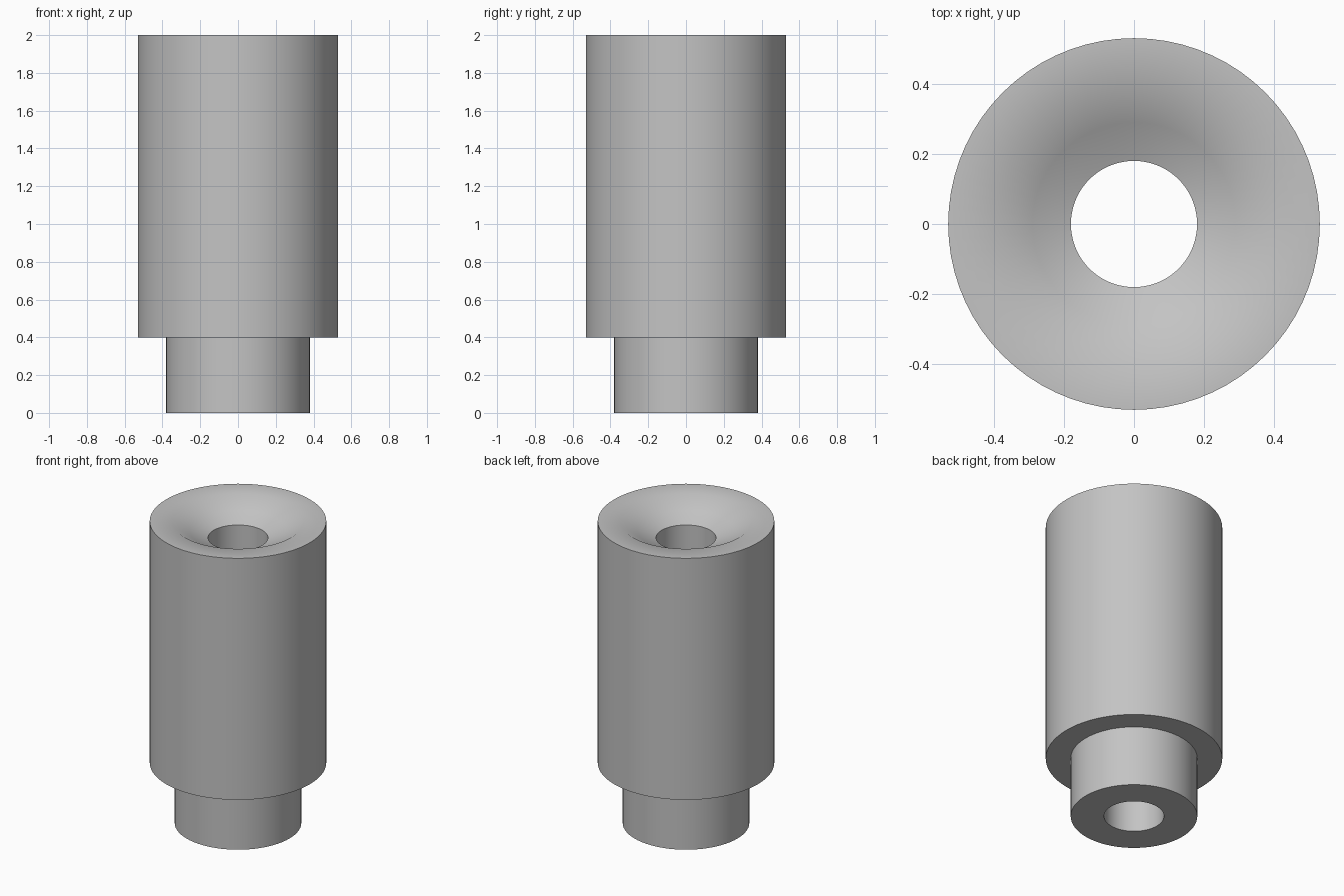
import bpy
import bmesh
import math

cube = bpy.data.objects.get("Cube")
if cube:
    bpy.data.objects.remove(cube, do_unlink=True)

SEGMENTS = 72

grey = bpy.data.materials.new("plain_grey")
grey.use_nodes = True
colour = (0.55, 0.55, 0.55, 1)
grey.diffuse_color = colour
grey.node_tree.nodes["Principled BSDF"].inputs["Base Color"].default_value = colour


def lathe(name, profile, material):
    """Revolve a closed (radius, height) profile around z."""
    bm = bmesh.new()
    verts = [bm.verts.new((r, 0, z)) for r, z in profile]
    edges = [bm.edges.new((a, b)) for a, b in zip(verts, verts[1:] + verts[:1])]
    bmesh.ops.spin(bm, geom=verts + edges, cent=(0, 0, 0), axis=(0, 0, 1),
                   angle=math.tau, steps=SEGMENTS, use_merge=True)
    bmesh.ops.remove_doubles(bm, verts=bm.verts, dist=0.0001)
    bmesh.ops.recalc_face_normals(bm, faces=bm.faces)
    mesh = bpy.data.meshes.new(name)
    bm.to_mesh(mesh)
    bm.free()
    mesh.materials.append(material)
    obj = bpy.data.objects.new(name, mesh)
    bpy.context.collection.objects.link(obj)
    bpy.ops.object.select_all(action='DESELECT')
    obj.select_set(True)
    bpy.context.view_layer.objects.active = obj
    bpy.ops.object.shade_smooth_by_angle(angle=math.radians(40))
    return obj


# Stepped tube: narrow spigot, wide sleeve, flat rim, dished mouth, straight bore
lathe("stepped_tube", [
    (0.18, 0), (0.38, 0), (0.38, 0.4), (0.53, 0.4), (0.53, 2),
    (0.395, 2), (0.29, 1.935), (0.18, 1.89),
], grey)
